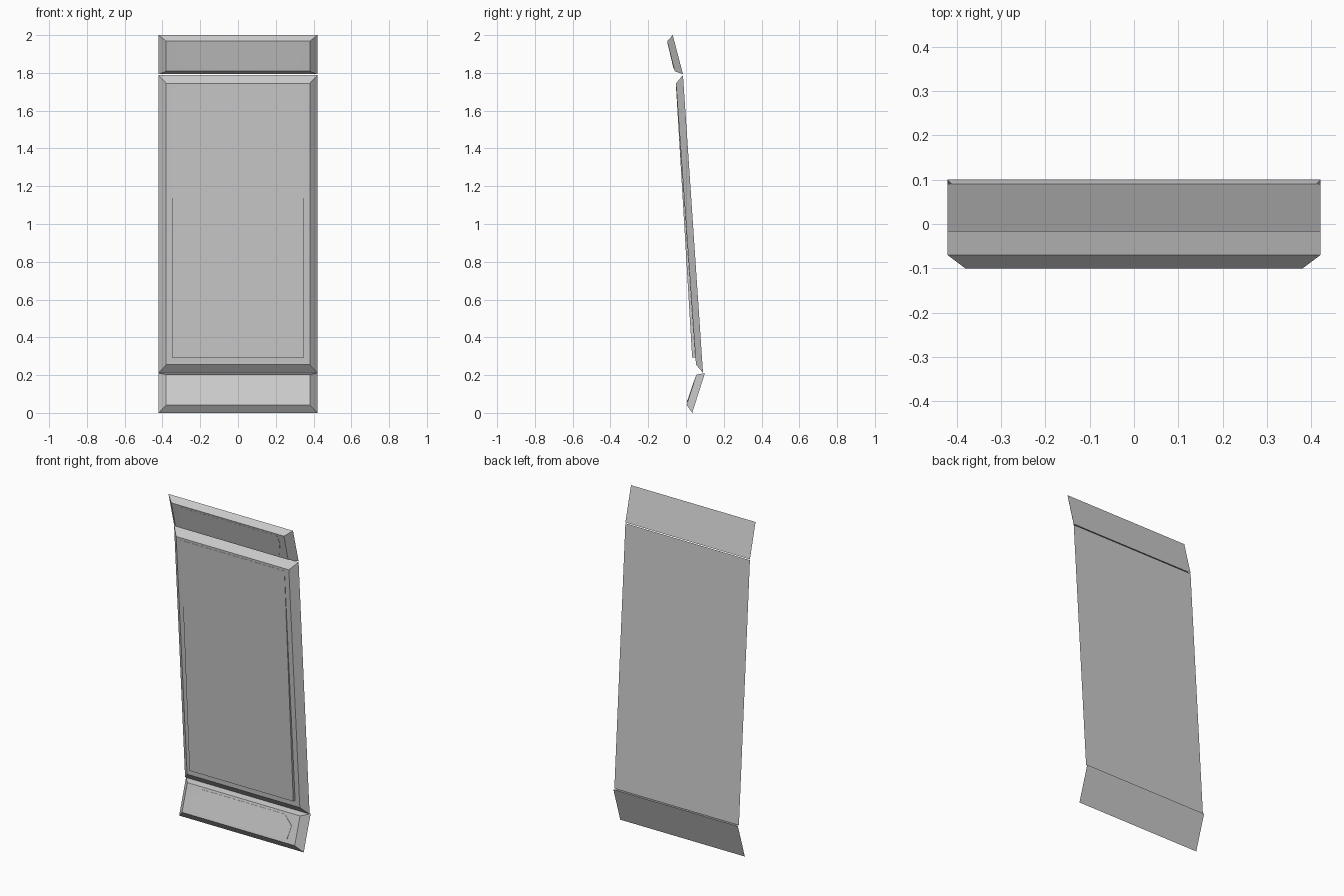
import bpy, bmesh

if "Cube" in bpy.data.objects:
    bpy.data.objects.remove(bpy.data.objects["Cube"])

BACK_W, FRONT_W = 0.42, 0.38


def make_mesh(name, rear, front):
    """Closed solid joining two matching outlines of 3D points."""
    bm = bmesh.new()
    a = [bm.verts.new(p) for p in rear]
    b = [bm.verts.new(p) for p in front]
    n = len(a)
    bm.faces.new(a)
    bm.faces.new(b)
    for i in range(n):
        j = (i + 1) % n
        bm.faces.new((a[i], a[j], b[j], b[i]))
    bmesh.ops.recalc_face_normals(bm, faces=bm.faces)
    mesh = bpy.data.meshes.new(name)
    bm.to_mesh(mesh)
    bm.free()
    obj = bpy.data.objects.new(name, mesh)
    bpy.context.collection.objects.link(obj)
    return obj


def rect(half, top, bottom):
    """Tilted rectangle from the (y, z) of its top and bottom edges."""
    return [(-half, *top), (half, *top), (half, *bottom), (-half, *bottom)]


def panel(name, back_top, back_bottom, front_top, front_bottom,
          outline, raise_top, raise_bottom):
    # Bevelled casing with a wide back and narrower front
    make_mesh(name + "_panel", rect(BACK_W, back_top, back_bottom),
              rect(FRONT_W, front_top, front_bottom))
    # Raised plate following the tilted front
    (y1, z1), (y0, z0) = front_top, front_bottom
    pts = outline + [(-x, z) for x, z in reversed(outline) if x > 0]
    rear, face = [], []
    for x, z in pts:
        t = (z - z0) / (z1 - z0)
        y = y0 + (y1 - y0) * t
        rear.append((x, y + 0.005, z))
        face.append((x, y - raise_bottom - (raise_top - raise_bottom) * t, z))
    make_mesh(name + "_plate", rear, face)


# Outlines list the right half from top to bottom; mirrored in panel()
panel("upper", (-0.07, 2.0), (-0.016, 1.793), (-0.1, 1.968), (-0.06, 1.809),
      [(0.33, 1.955), (0.343, 1.91), (0.325, 1.828), (0, 1.823)], 0.0005, 0.003)

panel("main", (-0.016, 1.788), (0.09, 0.212), (-0.053, 1.745), (0.053, 0.255),
      [(0.35, 1.73), (0.35, 0.292)], 0.001, 0.018)

panel("lower", (0.1, 0.21), (0.033, 0.0), (0.055, 0.203), (0.003, 0.042),
      [(0.28, 0.19), (0.338, 0.14), (0.325, 0.065), (0, 0.057)], 0.001, 0.004)
